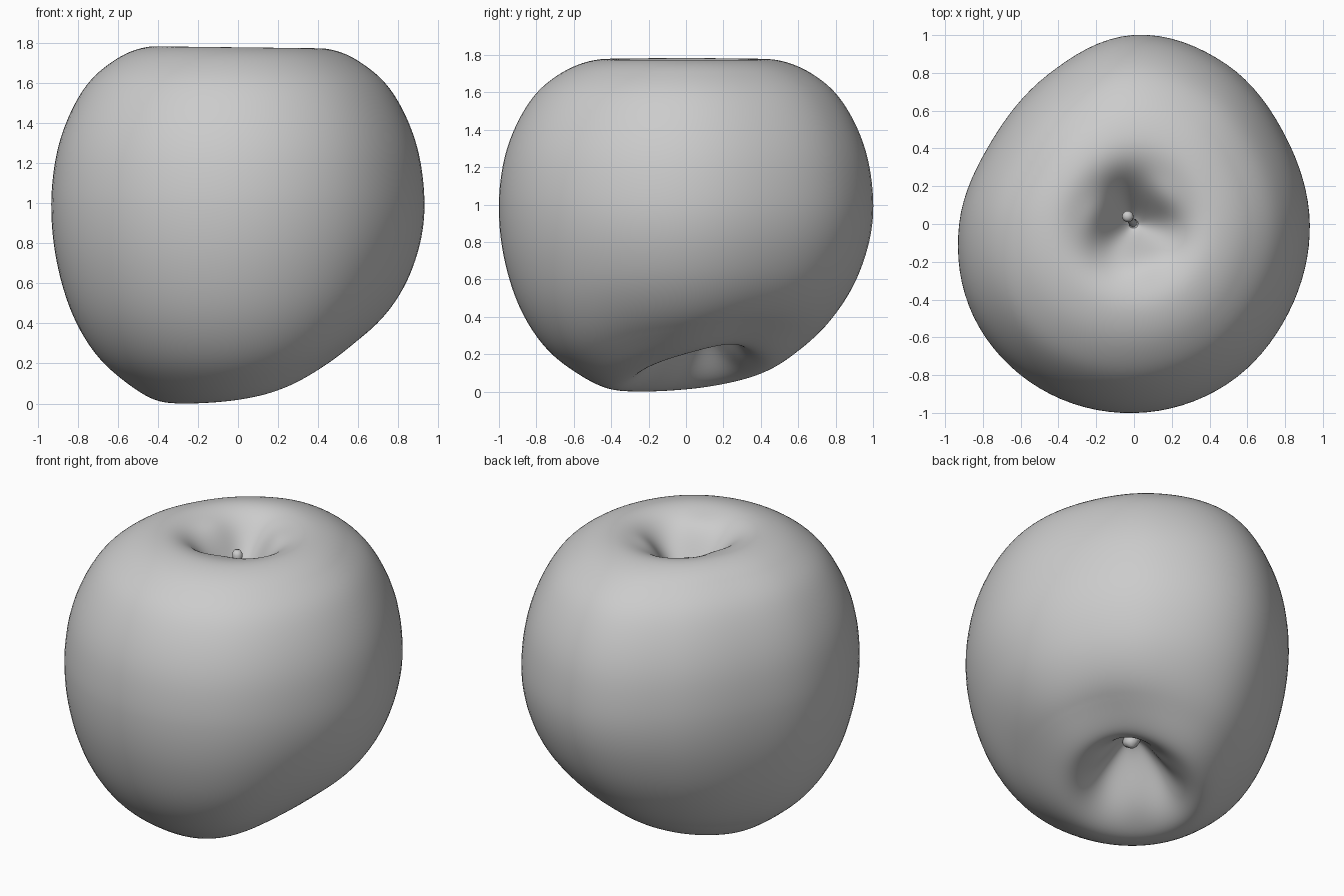
import bpy, bmesh, math
from mathutils import Vector

if "Cube" in bpy.data.objects:
    bpy.data.objects.remove(bpy.data.objects["Cube"])

SEG, STEPS = 96, 6

# half section (radius, height): stem hollow -> belly -> calyx hollow
PROFILE = [(0, .56), (.04, .585), (.1, .68), (.2, .865), (.3, .96), (.4, 1.0), (.5, .99),
           (.61, .945), (.72, .86), (.815, .75), (.9, .575), (.96, .385), (.99, .2), (1.003, 0),
           (.992, -.17), (.962, -.33), (.905, -.51), (.82, -.67), (.72, -.795), (.61, -.885),
           (.5, -.965), (.39, -1.01), (.28, -.965), (.18, -.86), (.08, -.75), (.03, -.72), (0, -.72)]
# plan outline radius every 30 degrees
OUTLINE = [.93, .926, .976, 1.0, .912, .872, .925, .98, 1.002, 1.0, .98, .943]


def catmull(a, b, c, d, t):
    return .5 * (2*b + (c - a)*t + (2*a - 5*b + 4*c - d)*t*t + (3*b - a - 3*c + d)*t**3)


def outline(th):
    n = len(OUTLINE)
    u = th / (2*math.pi) * n
    i = int(u)
    return catmull(*(OUTLINE[(i + k) % n] for k in (-1, 0, 1, 2)), u - i)


def smooth_profile():
    p = [Vector(q) for q in PROFILE]
    p = [Vector((-p[1].x, p[1].y))] + p + [Vector((-p[-2].x, p[-2].y))]
    pts = [catmull(*p[i-1:i+3], s/STEPS) for i in range(1, len(p)-2) for s in range(STEPS)]
    pts.append(p[-2])
    for _ in range(12):
        pts = [pts[0]] + [(a + 2*b + c)/4 for a, b, c in zip(pts, pts[1:], pts[2:])] + [pts[-1]]
    return pts


def bump(x, y, cx, cy, size):
    return math.exp(-((x - cx)**2 + (y - cy)**2) / size**2)


def surface(r, h, th):
    rad = r * (1 + (outline(th) - 1) * min(1, r*1.5))
    x, y = rad*math.cos(th), rad*math.sin(th)
    fold = .03 * math.exp(-((r - .19)/.1)**2)
    if h >= 0:
        z = 1 + h*(.785 - .012*x) - fold*math.cos(3*(th - math.radians(105)))
    else:
        # lower half leans: high towards +x+y, hollow off centre
        w = .09 * (1 - r)**2
        x, y = x + w, y + w
        base = .11 + .13*math.tanh(3*(x + y)/math.sqrt(2))
        base += .05*bump(x, y, .38, .3, .25) - .1*bump(x, y, -.22, .6, .4)
        z = 1 + h*(1 - base) + fold*math.cos(3*(th - math.radians(45)))
    return Vector((x, y, z))


def finish(name, bm):
    bmesh.ops.recalc_face_normals(bm, faces=bm.faces)
    for f in bm.faces:
        f.smooth = True
    me = bpy.data.meshes.new(name)
    bm.to_mesh(me)
    bm.free()
    ob = bpy.data.objects.new(name, me)
    bpy.context.collection.objects.link(ob)
    return ob


def loft(name, rings, start, end):
    bm = bmesh.new()
    loops = [[bm.verts.new(p) for p in ring] for ring in rings]
    for a, b in zip(loops, loops[1:]):
        for j in range(len(a)):
            k = (j + 1) % len(a)
            bm.faces.new((a[j], a[k], b[k], b[j]))
    for loop, tip in ((loops[0], start), (loops[-1], end)):
        v = bm.verts.new(tip)
        for j in range(len(loop)):
            bm.faces.new((loop[j], loop[(j + 1) % len(loop)], v))
    return finish(name, bm)


def small_part(name, sections, sides):
    # round sections given as (x, y, z, radius)
    rings = [[Vector((x + r*math.cos(2*math.pi*j/sides), y + r*math.sin(2*math.pi*j/sides), z))
              for j in range(sides)] for x, y, z, r in sections]
    return loft(name, rings, Vector(sections[0][:3]), Vector(sections[-1][:3]))


# fruit body
prof = smooth_profile()
angles = [2*math.pi*j/SEG for j in range(SEG)]
rings = [[surface(max(p.x, .001), p.y, a) for a in angles] for p in prof[1:-1]]
low = min(v.z for ring in rings for v in ring)
lift = Vector((0, 0, -low))
rings = [[v + lift for v in ring] for ring in rings]
loft("apple_body", rings, surface(0, prof[0].y, 0) + lift, surface(0, prof[-1].y, 0) + lift)

# short stem with a knobbed end
small_part("stem", [(0, 0, 1.42, .028), (-.01, .01, 1.5, .02), (-.025, .03, 1.57, .018),
                    (-.03, .038, 1.595, .028), (-.033, .04, 1.615, .03),
                    (-.034, .041, 1.635, .018)], 16)

# dried calyx nub underneath
small_part("calyx", [(.09, .09, .44, .05), (.09, .09, .38, .055), (.1, .09, .345, .045),
                     (.1, .1, .32, .015)], 8)
